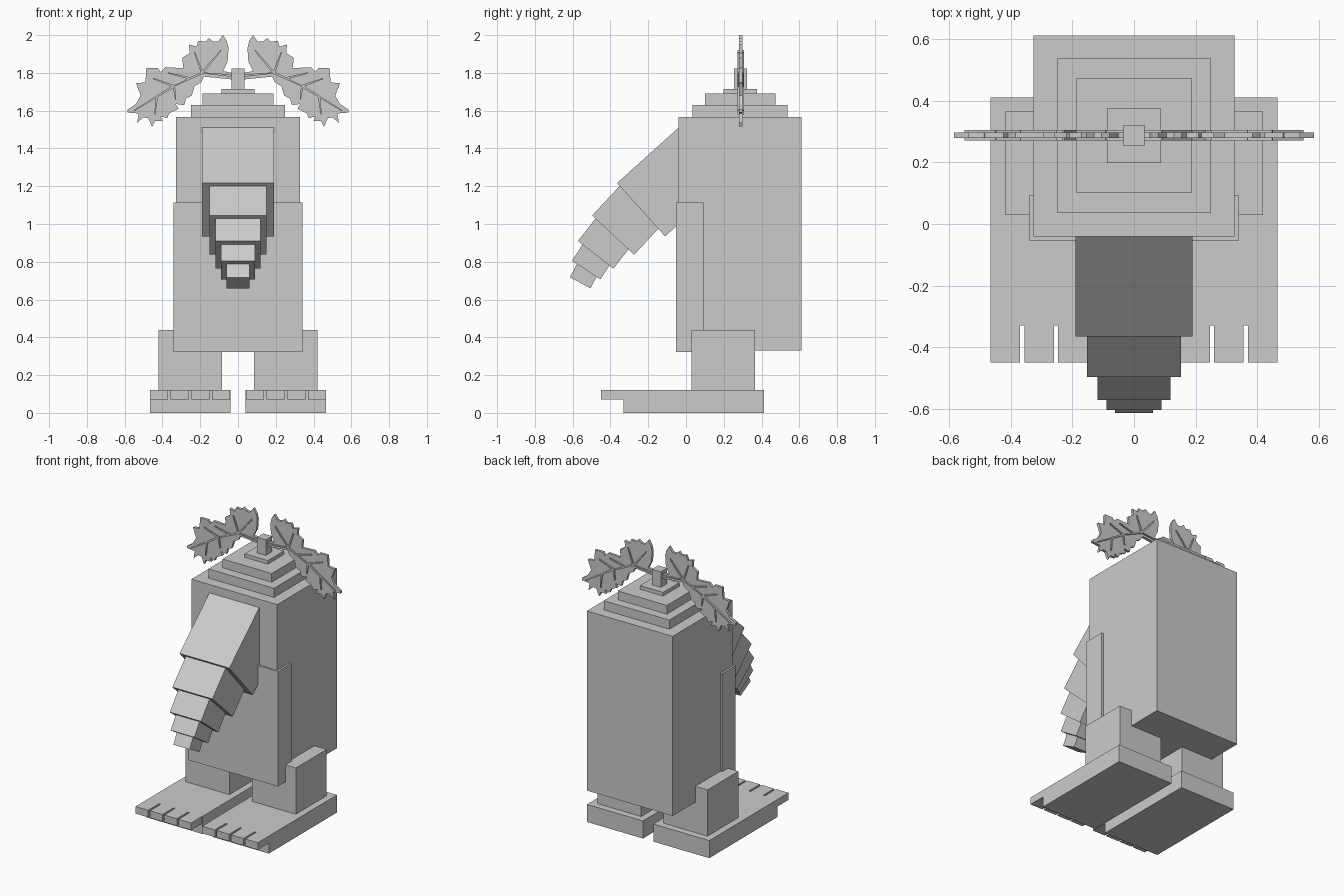
import bpy, bmesh, math
from mathutils import Vector, Matrix

if "Cube" in bpy.data.objects:
    bpy.data.objects.remove(bpy.data.objects["Cube"])

grey = bpy.data.materials.new("plain_grey")
grey.diffuse_color = (0.6, 0.6, 0.6, 1)
grey.use_nodes = True
grey.node_tree.nodes["Principled BSDF"].inputs["Base Color"].default_value = grey.diffuse_color


def finish(name, bm):
    bmesh.ops.recalc_face_normals(bm, faces=bm.faces)
    mesh = bpy.data.meshes.new(name)
    bm.to_mesh(mesh)
    bm.free()
    mesh.materials.append(grey)
    ob = bpy.data.objects.new(name, mesh)
    bpy.context.collection.objects.link(ob)
    return ob


def add_box(bm, x, y, z):
    size = Vector((x[1] - x[0], y[1] - y[0], z[1] - z[0]))
    mid = Vector((x[0] + x[1], y[0] + y[1], z[0] + z[1])) / 2
    bmesh.ops.create_cube(bm, size=1, matrix=Matrix.Translation(mid) @ Matrix.Diagonal(size).to_4x4())


def box(name, x, y, z):
    bm = bmesh.new()
    add_box(bm, x, y, z)
    return finish(name, bm)


def prism(bm, points, axis, lo, hi):
    """Extrude a closed outline along x (outline in y,z) or y (outline in x,z)."""
    def co(p, t):
        return (t, p[0], p[1]) if axis == "x" else (p[0], t, p[1])
    face = bm.faces.new([bm.verts.new(co(p, lo)) for p in points])
    # Keep the first cap by extruding a copy of its outline
    far = [bm.verts.new(co(p, hi)) for p in points]
    near = list(face.verts)
    bm.faces.new(far[::-1])
    for i in range(len(near)):
        j = (i + 1) % len(near)
        bm.faces.new((near[j], near[i], far[i], far[j]))


# Body, belly plate and stepped crown
box("body", (-.327, .327), (-.04, .612), (.33, 1.567))
box("belly", (-.341, .341), (-.053, .093), (.323, 1.115))
box("crown_lower", (-.25, .25), (.035, .538), (1.56, 1.63))
box("crown_middle", (-.187, .187), (.1, .475), (1.62, 1.69))
box("crown_upper", (-.088, .088), (.199, .375), (1.68, 1.715))
box("stem", (-.034, .034), (.254, .322), (1.70, 1.822))

# Drooping nose: (end top y, end top z, width, length back, degrees below horizontal)
nose = [(-.365, 1.217, .38, .438, 42), (-.497, 1.045, .304, .25, 47),
        (-.572, .91, .238, .2, 52), (-.604, .805, .18, .15, 57), (-.615, .718, .124, .13, 62)]
for i, (y, z, w, length, deg) in enumerate(nose):
    a = math.radians(deg)
    top = Vector((y, z))
    back = Vector((math.cos(a), math.sin(a))) * length
    down = Vector((math.sin(a), -math.cos(a))) * w
    bm = bmesh.new()
    prism(bm, [top, top + back, top + back + down, top + down], "x", -w / 2, w / 2)
    finish(f"nose_segment_{i + 1}", bm)

# Leaf outline (x, z) for the right side
leaf = [(.03, 1.765), (.18, 1.78), (.195, 1.75), (.23, 1.73), (.245, 1.68), (.275, 1.665),
        (.285, 1.63), (.33, 1.635), (.315, 1.61), (.365, 1.585), (.375, 1.56), (.41, 1.57),
        (.40, 1.545), (.44, 1.545), (.455, 1.515), (.475, 1.56), (.50, 1.565), (.535, 1.535),
        (.525, 1.585), (.585, 1.59), (.585, 1.605), (.54, 1.635), (.515, 1.68), (.54, 1.745),
        (.49, 1.75), (.485, 1.825), (.425, 1.825), (.41, 1.805), (.385, 1.83), (.29, 1.825),
        (.295, 1.88), (.255, 1.905), (.26, 1.95), (.22, 1.94), (.21, 1.97), (.17, 1.965),
        (.155, 1.985), (.13, 1.965), (.105, 1.965), (.08, 2.0), (.06, 1.97), (.05, 1.93),
        (.055, 1.86), (.08, 1.81), (.03, 1.80)]
# Raised veins as (x, z) start and end
veins = [((.03, 1.785), (.19, 1.80)), ((.19, 1.80), (.34, 1.73)), ((.34, 1.73), (.55, 1.60)),
         ((.19, 1.80), (.09, 1.92)), ((.19, 1.80), (.23, 1.91)), ((.34, 1.73), (.45, 1.77)),
         ((.34, 1.73), (.33, 1.66)), ((.43, 1.675), (.44, 1.58)), ((.25, 1.77), (.37, 1.80))]

for side, s in (("left", -1), ("right", 1)):
    bm = bmesh.new()
    prism(bm, [(s * x, z) for x, z in leaf], "y", .28, .298)
    bm.normal_update()
    bmesh.ops.triangulate(bm, faces=[f for f in bm.faces if len(f.verts) > 4])
    finish(f"{side}_leaf", bm)
    bm = bmesh.new()
    for p, q in veins:
        p, q = Vector((s * p[0], p[1])), Vector((s * q[0], q[1]))
        d = (q - p).normalized()
        n = Vector((-d.y, d.x)) * .006
        prism(bm, [p + n, p - n, q - n * .5, q + n * .5], "y", .272, .306)
    finish(f"{side}_leaf_veins", bm)

    # Leg, foot and four toes
    def span(a, b):
        return sorted((s * a, s * b))
    box(f"{side}_leg", span(.086, .42), (.03, .365), (.11, .44))
    box(f"{side}_foot", span(.04, .466), (-.33, .412), (0, .121))
    bm = bmesh.new()
    for i in range(4):
        x = .042 + i * .1093
        add_box(bm, span(x, x + .096), (-.45, -.32), (.072, .121))
    finish(f"{side}_toes", bm)
